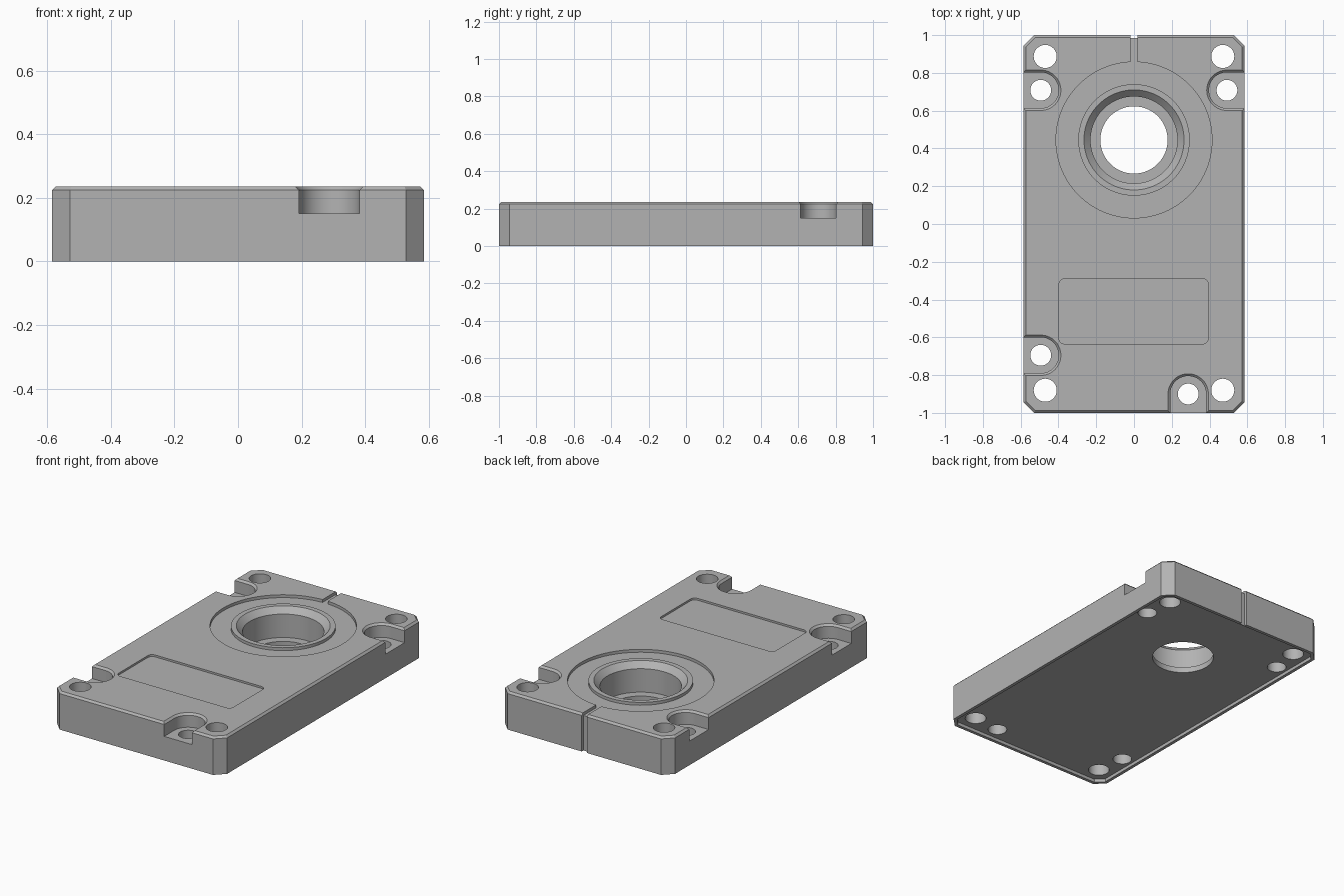
import bpy, bmesh
from math import pi, cos, sin

cube = bpy.data.objects.get("Cube")
if cube:
    bpy.data.objects.remove(cube, do_unlink=True)

W, L, H = 0.585, 1.0, 0.236     # half width, half length, height
BEVEL = 0.012                   # top edge chamfer
GROOVE_Z = H - 0.018            # floor of shallow top grooves
BORE = (0, 0.445)               # bearing bore centre

metal = bpy.data.materials.new("grey metal")
metal.use_nodes = True
metal.diffuse_color = (0.45, 0.45, 0.45, 1)
metal.node_tree.nodes["Principled BSDF"].inputs["Base Color"].default_value = (0.45, 0.45, 0.45, 1)


def loft(name, rings, closed=False):
    """Skin a stack of equal-length point rings, capped or closed on itself."""
    bm = bmesh.new()
    rows = [[bm.verts.new(p) for p in ring] for ring in rings]
    n = len(rows[0])
    pairs = list(zip(rows, rows[1:]))
    if closed:
        pairs.append((rows[-1], rows[0]))
    else:
        bm.faces.new(rows[0][::-1])
        bm.faces.new(rows[-1])
    for a, b in pairs:
        for i in range(n):
            j = (i + 1) % n
            bm.faces.new((a[i], a[j], b[j], b[i]))
    bmesh.ops.recalc_face_normals(bm, faces=bm.faces)
    mesh = bpy.data.meshes.new(name)
    bm.to_mesh(mesh)
    bm.free()
    mesh.materials.append(metal)
    obj = bpy.data.objects.new(name, mesh)
    bpy.context.collection.objects.link(obj)
    return obj


def octagon(inset, z):
    """Rectangle with clipped corners, moved inward by inset."""
    w, l, c = W - inset, L - inset, 0.057 - inset * 0.586
    pts = []
    for sx, sy in ((1, 1), (-1, 1), (-1, -1), (1, -1)):
        pair = [(sx * w, sy * (l - c), z), (sx * (w - c), sy * l, z)]
        pts += pair if sx * sy > 0 else pair[::-1]
    return pts


def circle(center, r, z, n=96):
    return [(center[0] + r * cos(2 * pi * i / n),
             center[1] + r * sin(2 * pi * i / n), z) for i in range(n)]


def lathe(name, center, profile, closed=False, n=96):
    return loft(name, [circle(center, r, z, n) for r, z in profile], closed)


def box(name, x0, x1, y0, y1, z0, z1):
    return loft(name, [[(x0, y0, z), (x1, y0, z), (x1, y1, z), (x0, y1, z)]
                       for z in (z0, z1)])


def notch_ring(center, out, r, z, n=32):
    """U outline open toward the outward direction out."""
    ox, oy = out
    local = [(0.3, -r)] + [(-r * sin(pi * i / n), -r * cos(pi * i / n))
                           for i in range(n + 1)] + [(0.3, r)]
    return [(center[0] + u * ox - v * oy, center[1] + u * oy + v * ox, z)
            for u, v in local]


def rounded_rect(x0, x1, y0, y1, r, z, n=8):
    corners = ((x1 - r, y1 - r), (x0 + r, y1 - r), (x0 + r, y0 + r), (x1 - r, y0 + r))
    return [(cx + r * cos(pi / 2 * (k + i / n)), cy + r * sin(pi / 2 * (k + i / n)), z)
            for k, (cx, cy) in enumerate(corners) for i in range(n + 1)]


# Plate with clipped corners and chamfered top edge
plate = loft("housing_plate", [octagon(0, 0), octagon(0, H - BEVEL), octagon(BEVEL, H)])
cutters = []

# Shallow recess under the plate, leaving a thin rim
cutters.append(loft("underside_recess", [octagon(0.02, -0.1), octagon(0.02, 0.02)]))

# Stepped bearing bore with countersunk mouth
cutters.append(lathe("bearing_bore", BORE, [
    (0.178, -0.1), (0.178, 0.055), (0.23, 0.055),
    (0.23, H - 0.035), (0.265, H), (0.275, H + 0.01)]))

# Ring groove around the bore
cutters.append(lathe("ring_groove", BORE, [
    (0.295, GROOVE_Z), (0.413, GROOVE_Z), (0.413, H + 0.1), (0.295, H + 0.1)], closed=True))

# Drain channel on top and slot down the back
cutters.append(box("drain_channel", -0.018, 0.018, 0.85, 1.1, GROOVE_Z, H + 0.1))
cutters.append(box("back_slot", -0.018, 0.018, 0.984, 1.1, -0.1, H + 0.2))

# Label pocket
cutters.append(loft("label_pocket", [rounded_rect(-0.397, 0.393, -0.635, -0.29, 0.03, z)
                                     for z in (H - 0.012, H + 0.1)]))

# Screw notches, each with a through hole
notches = [((-0.494, 0.708), (-1, 0)), ((0.492, 0.708), (1, 0)),
           ((-0.494, -0.695), (-1, 0)), ((0.287, -0.9), (0, -1))]
for center, out in notches:
    cutters.append(loft("screw_notch", [
        notch_ring(center, out, r, z) for r, z in (
            (0.095, 0.15), (0.095, H - BEVEL), (0.095 + BEVEL, H), (0.115, H + 0.008))]))
    cutters.append(lathe("screw_hole", center, [(0.055, -0.1), (0.055, H + 0.1)], n=48))

# Corner bolt holes
for x in (-0.47, 0.47):
    for y in (-0.88, 0.887):
        cutters.append(lathe("bolt_hole", (x, y), [(0.061, -0.1), (0.061, H + 0.1)], n=48))

# Cut everything out of the plate
bpy.ops.object.select_all(action='DESELECT')
plate.select_set(True)
bpy.context.view_layer.objects.active = plate
for cutter in cutters:
    mod = plate.modifiers.new(cutter.name, 'BOOLEAN')
    mod.operation = 'DIFFERENCE'
    mod.solver = 'EXACT'
    mod.object = cutter
    bpy.ops.object.modifier_apply(modifier=mod.name)
    bpy.data.objects.remove(cutter, do_unlink=True)

bpy.ops.object.shade_smooth_by_angle(angle=pi / 9)
